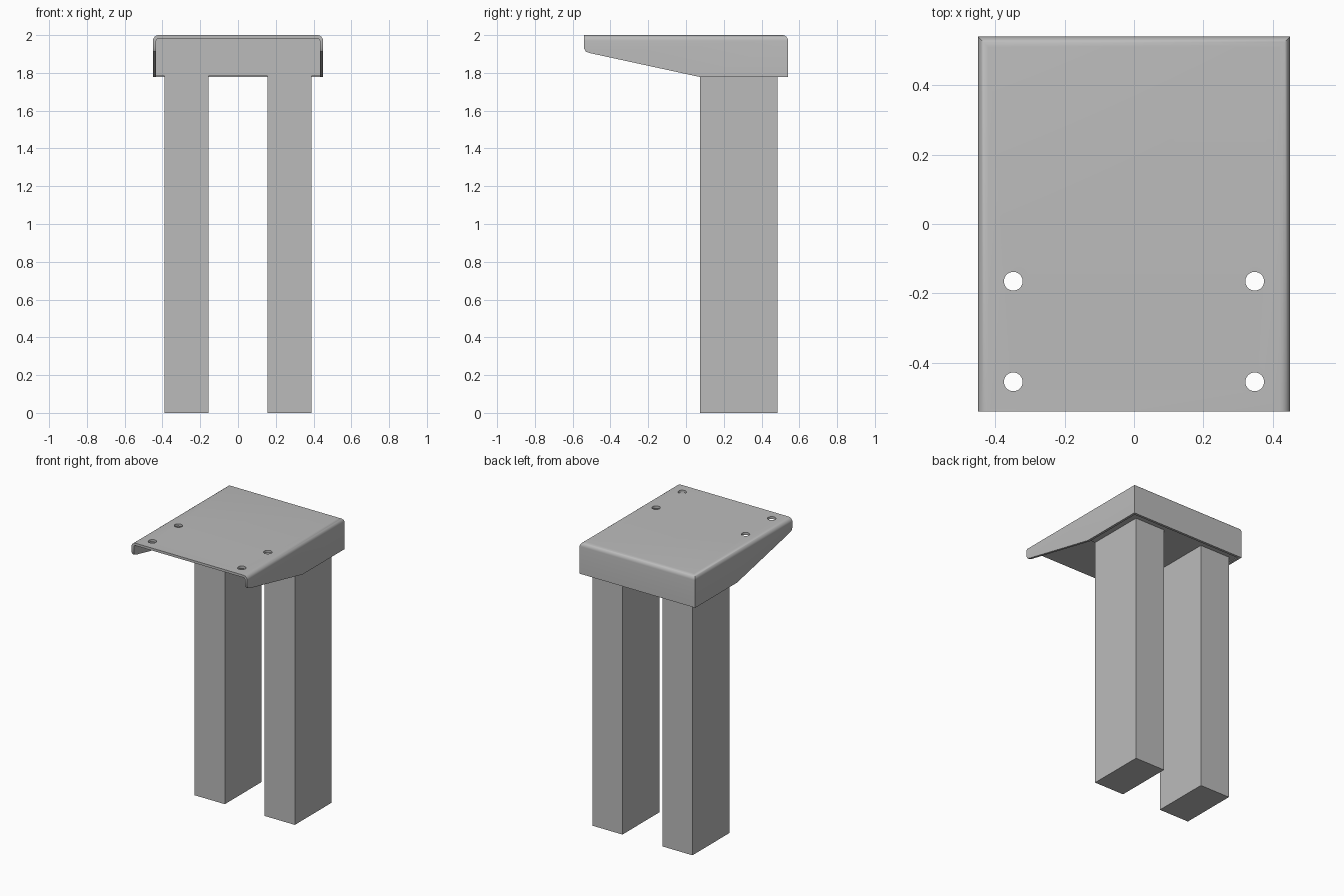
import bpy, bmesh
from mathutils import Matrix

cube = bpy.data.objects.get("Cube")
if cube:
    bpy.data.objects.remove(cube, do_unlink=True)

SHEET = 0.017      # sheet thickness
HALF_W = 0.45      # half width of the tray
BOTTOM = 1.778     # lower edge of the tray

grey = bpy.data.materials.new("plain grey")
grey.use_nodes = True
grey.diffuse_color = (0.5, 0.5, 0.5, 1)
grey.node_tree.nodes["Principled BSDF"].inputs["Base Color"].default_value = (0.5, 0.5, 0.5, 1)


def make_object(name, bm):
    mesh = bpy.data.meshes.new(name)
    bm.to_mesh(mesh)
    bm.free()
    mesh.materials.append(grey)
    obj = bpy.data.objects.new(name, mesh)
    bpy.context.collection.objects.link(obj)
    return obj


def box(name, lo, hi):
    bm = bmesh.new()
    bmesh.ops.create_cube(bm, size=1)
    for v in bm.verts:
        for i in range(3):
            v.co[i] = hi[i] if v.co[i] > 0 else lo[i]
    return make_object(name, bm)


# Folded tray: side profile extruded across, open at the front and below
profile = [(-0.54, 2), (0.54, 2), (0.54, BOTTOM), (0.075, BOTTOM),
           (-0.51, 1.905), (-0.53, 1.912), (-0.54, 1.93)]
bm = bmesh.new()
side = bm.faces.new([bm.verts.new((-HALF_W, y, z)) for y, z in profile])
ext = bmesh.ops.extrude_face_region(bm, geom=[side], use_keep_orig=True)
moved = [g for g in ext["geom"] if isinstance(g, bmesh.types.BMVert)]
bmesh.ops.translate(bm, verts=moved, vec=(2 * HALF_W, 0, 0))
bmesh.ops.recalc_face_normals(bm, faces=bm.faces)
bm.normal_update()
opening = [f for f in bm.faces if f.normal.z < -0.1 or f.normal.y < -0.5]
bmesh.ops.delete(bm, geom=opening, context='FACES')

# Rounded folds along the two sides and the back
folds = [e for e in bm.edges
         if all(v.co.z > 1.99 for v in e.verts) and len(e.link_faces) == 2]
bmesh.ops.bevel(bm, geom=folds, offset=0.03, segments=6, profile=0.5, affect='EDGES')
tray = make_object("tray", bm)
sheet = tray.modifiers.new("sheet", 'SOLIDIFY')
sheet.thickness = SHEET
sheet.offset = -1
sheet.use_even_offset = True

# Four mounting holes near the front
bm = bmesh.new()
for x in (-0.348, 0.348):
    for y in (-0.165, -0.455):
        bmesh.ops.create_cone(bm, cap_ends=True, segments=32, radius1=0.027, radius2=0.027,
                              depth=0.1, matrix=Matrix.Translation((x, y, 2)))
cutter = make_object("hole_cutter", bm)
cutter.hide_render = True
holes = tray.modifiers.new("holes", 'BOOLEAN')
holes.operation = 'DIFFERENCE'
holes.solver = 'EXACT'
holes.object = cutter

# Bake the tray and drop the cutter
graph = bpy.context.evaluated_depsgraph_get()
baked = bpy.data.meshes.new_from_object(tray.evaluated_get(graph))
tray.modifiers.clear()
tray.data = baked
bpy.data.objects.remove(cutter, do_unlink=True)
bpy.ops.object.select_all(action='DESELECT')
tray.select_set(True)
bpy.context.view_layer.objects.active = tray
bpy.ops.object.shade_smooth_by_angle(angle=0.55)

# Crossbar filling the rear of the tray, and the two posts under it
inner = HALF_W - SHEET
box("crossbar", (-inner, 0.075, BOTTOM + 0.006), (inner, 0.54 - SHEET, 2 - SHEET))
for name, lo, hi in (("right_leg", -0.39, -0.155), ("left_leg", 0.155, 0.39)):
    box(name, (lo, 0.075, 0), (hi, 0.485, BOTTOM + 0.006))
